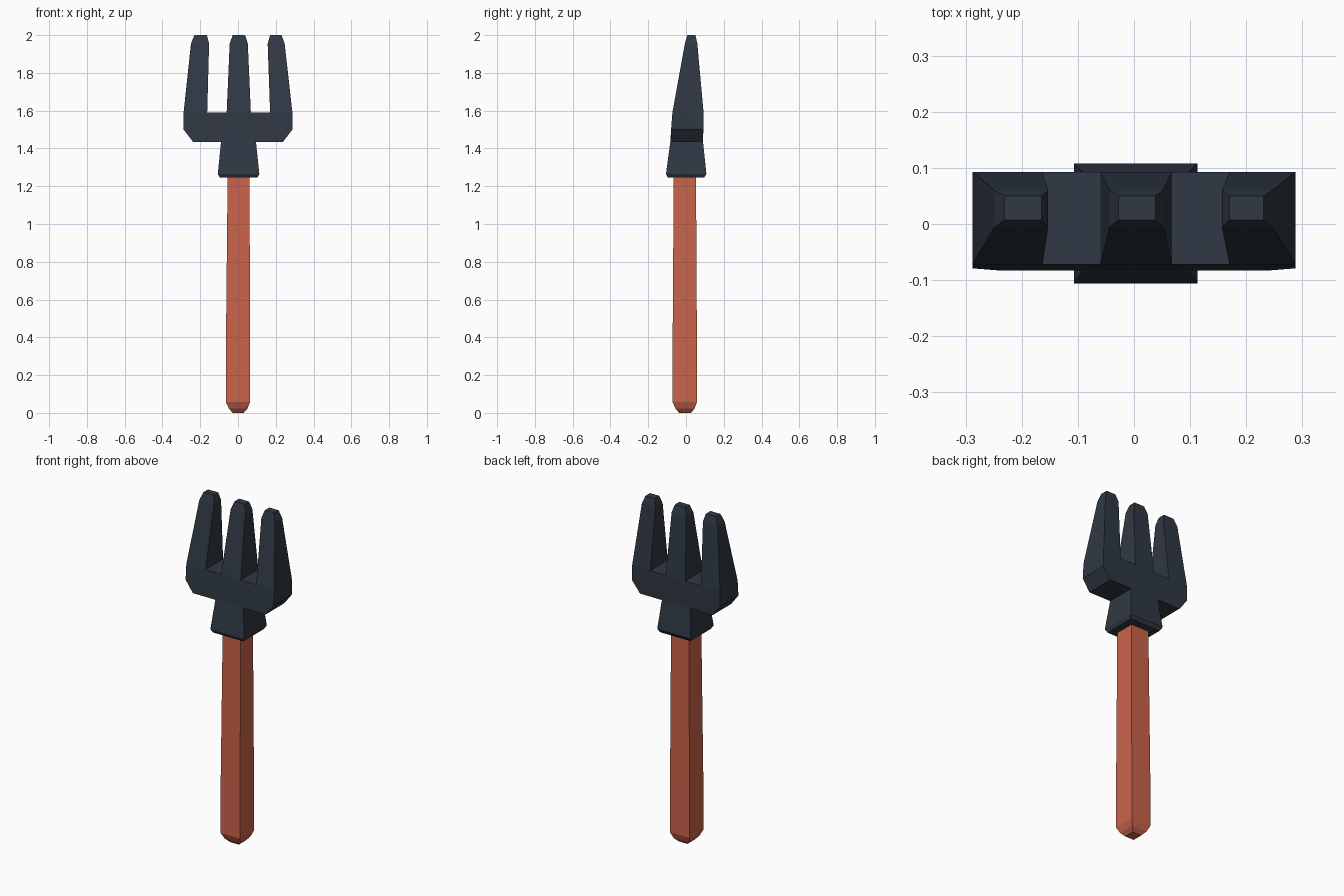
import bpy, bmesh

if "Cube" in bpy.data.objects:
    bpy.data.objects.remove(bpy.data.objects["Cube"])


def material(name, rgb):
    m = bpy.data.materials.new(name)
    m.diffuse_color = (*rgb, 1)
    m.use_nodes = True
    m.node_tree.nodes["Principled BSDF"].inputs["Base Color"].default_value = m.diffuse_color
    return m


def rect(bm, x0, x1, y0, y1, z):
    return [bm.verts.new(p) for p in
            ((x0, y0, z), (x1, y0, z), (x1, y1, z), (x0, y1, z))]


def loft(bm, sections, bottom=False, top=False):
    """Skin a stack of rectangles (x0, x1, y0, y1, z), lowest first."""
    rings = [rect(bm, *s) for s in sections]
    for a, b in zip(rings, rings[1:]):
        for i in range(4):
            j = (i + 1) % 4
            bm.faces.new((a[i], a[j], b[j], b[i]))
    if bottom:
        bm.faces.new(rings[0][::-1])
    if top:
        bm.faces.new(rings[-1])


def finish(bm, name, mat):
    me = bpy.data.meshes.new(name)
    bm.to_mesh(me)
    bm.free()
    me.materials.append(mat)
    bpy.context.collection.objects.link(bpy.data.objects.new(name, me))


slate = material("dark slate metal", (0.029, 0.040, 0.056))
orange = material("orange wood", (0.59, 0.125, 0.07))

# Handle with a blunt chamfered foot
bm = bmesh.new()
loft(bm, [(-.028, .030, -.036, .026, 0),
          (-.048, .050, -.055, .045, .022),
          (-.064, .064, -.071, .058, .057),
          (-.064, .064, -.071, .058, .35),
          (-.055, .061, -.065, .053, 1.25)], bottom=True)
finish(bm, "handle", orange)

# Fork head: collar, crossbar and three tapered tines
bm = bmesh.new()
Z0, Z1 = 1.435, 1.59
low, high = (-.083, .09), (-.072, .093)
loft(bm, [(-.096, .102, -.096, .096, 1.245),
          (-.107, .113, -.106, .108, 1.265),
          (-.09, .095, *low, Z0)], bottom=True)
loft(bm, [(-.238, .238, *low, Z0),
          (-.288, .288, -.079, .092, 1.5),
          (-.288, .288, *high, Z1)])
# undersides of the crossbar either side of the collar
for x0, x1 in ((-.238, -.09), (.095, .238)):
    bm.faces.new(rect(bm, x0, x1, *low, Z0)[::-1])
# floors of the gaps between tines
for x0, x1 in ((-.163, -.06), (.068, .17)):
    bm.faces.new(rect(bm, x0, x1, *high, Z1))
# tines: x range at base, shoulder and tip
for base, shoulder, tip in (
        ((-.288, -.163), (-.249, -.153), (-.231, -.165)),
        ((-.06, .068), (-.044, .052), (-.028, .038)),
        ((.17, .288), (.157, .247), (.17, .231))):
    loft(bm, [(*base, *high, Z1),
              (*shoulder, -.006, .06, 1.955),
              (*tip, .007, .05, 2.0)], top=True)
finish(bm, "fork_head", slate)
